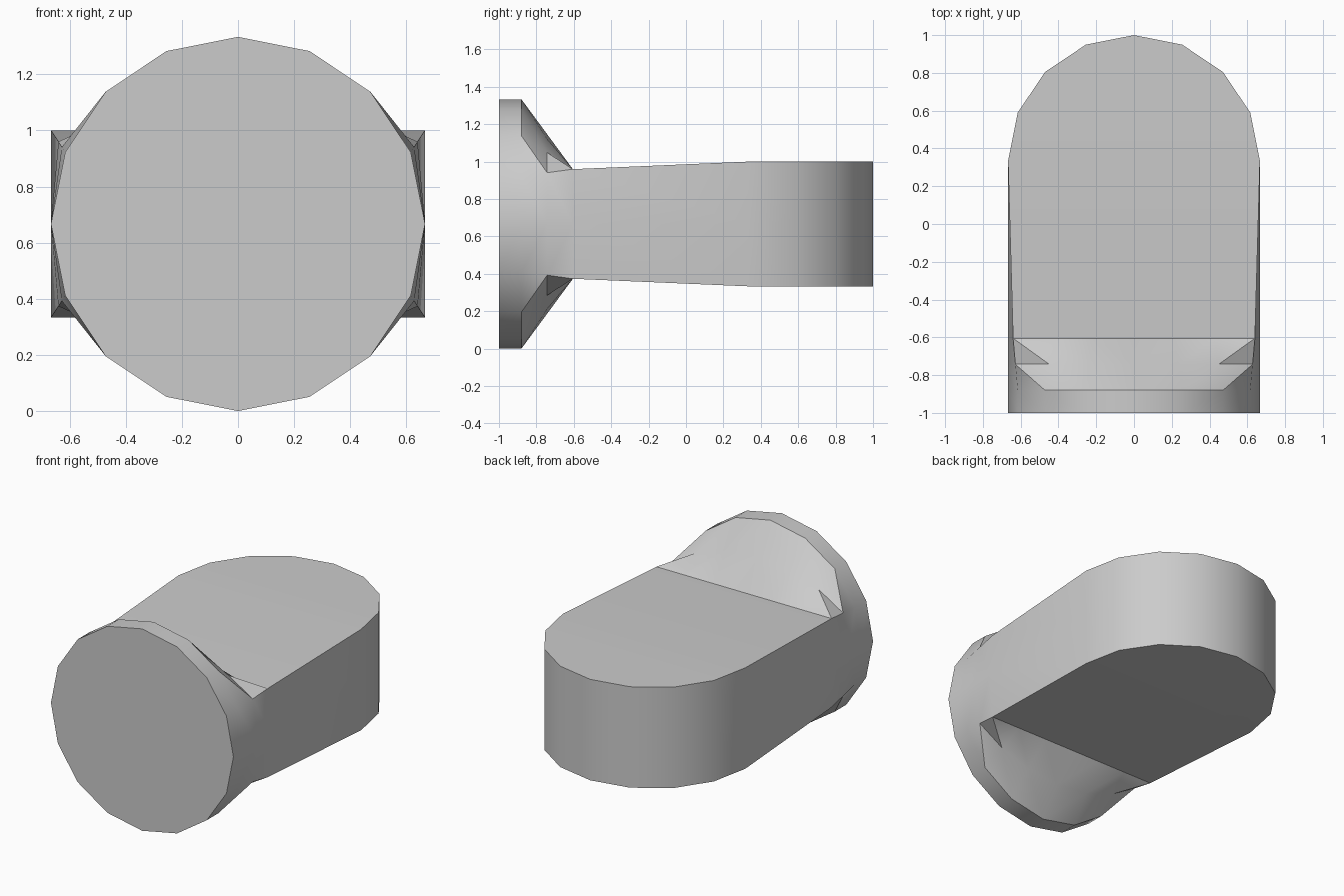
import bpy, bmesh, math
from mathutils import Vector

cube = bpy.data.objects.get("Cube")
if cube:
    bpy.data.objects.remove(cube)

R = 2 / 3          # disc radius, also the height of the centre axis
SIDES = 16
STEP = 2 * math.pi / SIDES
NECK_Y, NECK_X, NECK_Z = -0.605, 0.64, 0.293
END_Y = 1 - R      # where the rounded end starts
HALF = R / 2       # half thickness of the tongue

bm = bmesh.new()


def disc_section(y):
    return [Vector((R * math.sin(k * STEP), y, R + R * math.cos(k * STEP)))
            for k in range(SIDES)]


def neck_section(y):
    # Flat top and bottom rows joined by one middle point on each side
    top = [Vector((NECK_X * k / 3, y, R + NECK_Z)) for k in range(-3, 4)]
    bottom = [Vector((-NECK_X * k / 3, y, R - NECK_Z)) for k in range(-3, 4)]
    ring = top + [Vector((R, y, R))] + bottom + [Vector((-R, y, R))]
    return ring[3:] + ring[:3]


# Disc rim and flared neck
rim, neck = disc_section(-0.88), neck_section(NECK_Y)
middle = [a.lerp(b, 0.5) for a, b in zip(rim, neck)]
rings = [[bm.verts.new(p) for p in s]
         for s in (disc_section(-1), rim, middle, neck)]
bm.faces.new(rings[0])
for a, b in zip(rings, rings[1:]):
    for k in range(SIDES):
        n = (k + 1) % SIDES
        # Split each quad from its inner front corner to its outer back corner
        if abs(math.cos(k * STEP)) > abs(math.cos(n * STEP)):
            bm.faces.new((a[k], a[n], b[n]))
            bm.faces.new((a[k], b[n], b[k]))
        else:
            bm.faces.new((a[k], a[n], b[k]))
            bm.faces.new((a[n], b[n], b[k]))

# Rounded tongue end: columns of top, middle and bottom points
columns = []
for i in range(SIDES // 2 + 1):
    x, y = R * math.cos(i * STEP), END_Y + R * math.sin(i * STEP)
    columns.append([bm.verts.new((x, y, R + dz)) for dz in (HALF, 0, -HALF)])
for a, b in zip(columns, columns[1:]):
    for j in range(2):
        bm.faces.new((a[j], a[j + 1], b[j + 1], b[j]))
for j in (0, 2):
    bm.faces.new([c[j] for c in columns])

# Tapered shank between neck and rounded end
last = rings[-1]
right, left = columns[0], columns[-1]
bm.faces.new([last[k] for k in range(-3, 4)] + [right[0], left[0]])
bm.faces.new([last[k] for k in range(5, 12)] + [left[2], right[2]])
for j in range(2):
    bm.faces.new((last[3 + j], last[4 + j], right[j + 1], right[j]))
    bm.faces.new((last[-3 - j], last[-4 - j], left[j + 1], left[j]))

bmesh.ops.recalc_face_normals(bm, faces=bm.faces)
mesh = bpy.data.meshes.new("rod_end")
bm.to_mesh(mesh)
bm.free()

# Single grey finish
grey = bpy.data.materials.new("light_grey")
grey.use_nodes = True
colour = (0.6, 0.6, 0.6, 1)
grey.diffuse_color = colour
grey.node_tree.nodes["Principled BSDF"].inputs["Base Color"].default_value = colour
mesh.materials.append(grey)

obj = bpy.data.objects.new("rod_end", mesh)
bpy.context.collection.objects.link(obj)
bpy.ops.object.select_all(action='DESELECT')
obj.select_set(True)
bpy.context.view_layer.objects.active = obj
bpy.ops.object.shade_smooth_by_angle(angle=math.radians(30))
